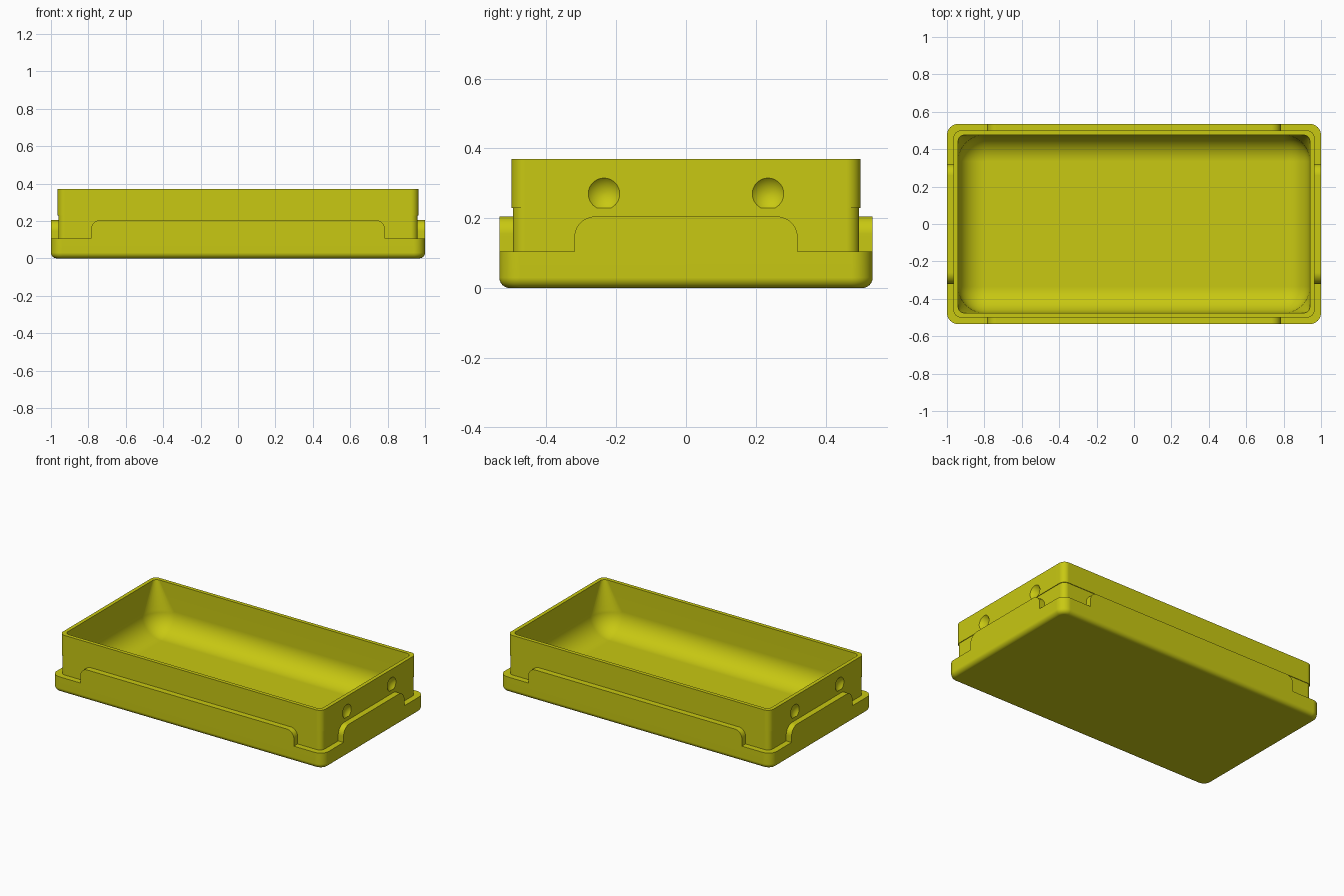
import bpy, bmesh, math
from mathutils import Matrix

cube = bpy.data.objects.get("Cube")
if cube:
    bpy.data.objects.remove(cube)

# One olive yellow plastic
mat = bpy.data.materials.new("olive_yellow")
mat.use_nodes = True
colour = (0.58, 0.58, 0.006, 1)
mat.diffuse_color = colour
bsdf = mat.node_tree.nodes["Principled BSDF"]
bsdf.inputs["Base Color"].default_value = colour
bsdf.inputs["Roughness"].default_value = 0.6


def finish(name, bm):
    bmesh.ops.recalc_face_normals(bm, faces=bm.faces)
    mesh = bpy.data.meshes.new(name)
    bm.to_mesh(mesh)
    bm.free()
    mesh.materials.append(mat)
    obj = bpy.data.objects.new(name, mesh)
    bpy.context.collection.objects.link(obj)
    return obj


def smooth(obj):
    bpy.ops.object.select_all(action="DESELECT")
    obj.select_set(True)
    bpy.context.view_layer.objects.active = obj
    bpy.ops.object.shade_smooth_by_angle(angle=math.radians(30))
    mod = obj.modifiers.new("flat_face_normals", "WEIGHTED_NORMAL")
    mod.keep_sharp = True


def ring(bm, hx, hy, r, z, seg=10):
    """Rounded rectangle loop of vertices."""
    verts = []
    for corner, (sx, sy) in enumerate(((1, 1), (-1, 1), (-1, -1), (1, -1))):
        for i in range(seg + 1):
            a = math.pi / 2 * (corner + i / seg)
            verts.append(bm.verts.new((sx * (hx - r) + r * math.cos(a),
                                       sy * (hy - r) + r * math.sin(a), z)))
    return verts


def loft(bm, sections):
    rings = [ring(bm, *s) for s in sections]
    for low, high in zip(rings, rings[1:]):
        n = len(low)
        for i in range(n):
            j = (i + 1) % n
            bm.faces.new((low[i], low[j], high[j], high[i]))
    bm.faces.new(rings[0])
    bm.faces.new(rings[-1])


# Tray sizes
LX, LY = 1.0, 0.535        # foot half sizes
LEDGE, TAB_TOP, TOP = 0.105, 0.205, 0.37
IX, IY, FLOOR, FILLET = 0.94, 0.475, 0.05, 0.14

sections = []
# Rounded underside edge of the foot
for i in range(7):
    a = math.pi / 2 * i / 6
    inset = 0.03 * (1 - math.sin(a))
    sections.append((LX - inset, LY - inset, 0.06 - inset, 0.03 * (1 - math.cos(a))))
# Ledge, recessed lower wall, upper wall and rim
sections += [(LX, LY, 0.06, LEDGE),
             (0.961, 0.496, 0.036, LEDGE),
             (0.961, 0.496, 0.036, 0.23),
             (0.965, 0.5, 0.04, 0.23),
             (0.965, 0.5, 0.04, TOP),
             (IX, IY, 0.03, TOP)]
# Hollow with corners that widen into a rounded floor
for i in range(13):
    a = math.pi / 2 * i / 12
    inset = FILLET * (1 - math.cos(a))
    sections.append((IX - inset, IY - inset, max(FILLET - inset, 0.002),
                     FLOOR + FILLET * (1 - math.sin(a))))
bm = bmesh.new()
loft(bm, sections)
tray = finish("tray", bm)

# Shallow round dimples in both end walls
RADIUS, DEPTH = 0.061, 0.02
bm = bmesh.new()
for sx in (-1, 1):
    for sy in (-1, 1):
        place = Matrix.Translation((sx * (0.965 + RADIUS - DEPTH), sy * 0.235, 0.27))
        turn = Matrix.Rotation(math.pi / 2, 4, "Y")
        bmesh.ops.create_uvsphere(bm, u_segments=40, v_segments=32, radius=RADIUS,
                                  matrix=place @ turn)
cutter = finish("dimple_cutter", bm)
cutter.hide_render = True
cut = tray.modifiers.new("dimples", "BOOLEAN")
cut.operation = "DIFFERENCE"
cut.solver = "EXACT"
cut.object = cutter
bpy.context.view_layer.objects.active = tray
bpy.ops.object.modifier_apply(modifier=cut.name)
bpy.data.objects.remove(cutter)
smooth(tray)


def tab(name, half, radius, outer, inner, angle):
    """Raised skirt tab with rounded upper corners, facing -y before turning."""
    profile = [(-half, LEDGE), (half, LEDGE)]
    for corner, side in enumerate((1, -1)):
        for i in range(11):
            a = math.pi / 2 * (corner + i / 10)
            profile.append((side * (half - radius) + radius * math.cos(a),
                            TAB_TOP - radius + radius * math.sin(a)))
    bm = bmesh.new()
    face = bm.faces.new([bm.verts.new((x, -outer, z)) for x, z in profile])
    grown = bmesh.ops.extrude_face_region(bm, geom=[face])["geom"]
    moved = [v for v in grown if isinstance(v, bmesh.types.BMVert)]
    bmesh.ops.translate(bm, verts=moved, vec=(0, outer - inner, 0))
    bmesh.ops.rotate(bm, verts=bm.verts, matrix=Matrix.Rotation(angle, 3, "Z"))
    smooth(finish(name, bm))


tab("front_tab", 0.785, 0.05, LY, 0.49, 0)
tab("back_tab", 0.785, 0.05, LY, 0.49, math.pi)
tab("left_tab", 0.32, 0.06, LX, 0.955, math.pi / 2)
tab("right_tab", 0.32, 0.06, LX, 0.955, -math.pi / 2)
